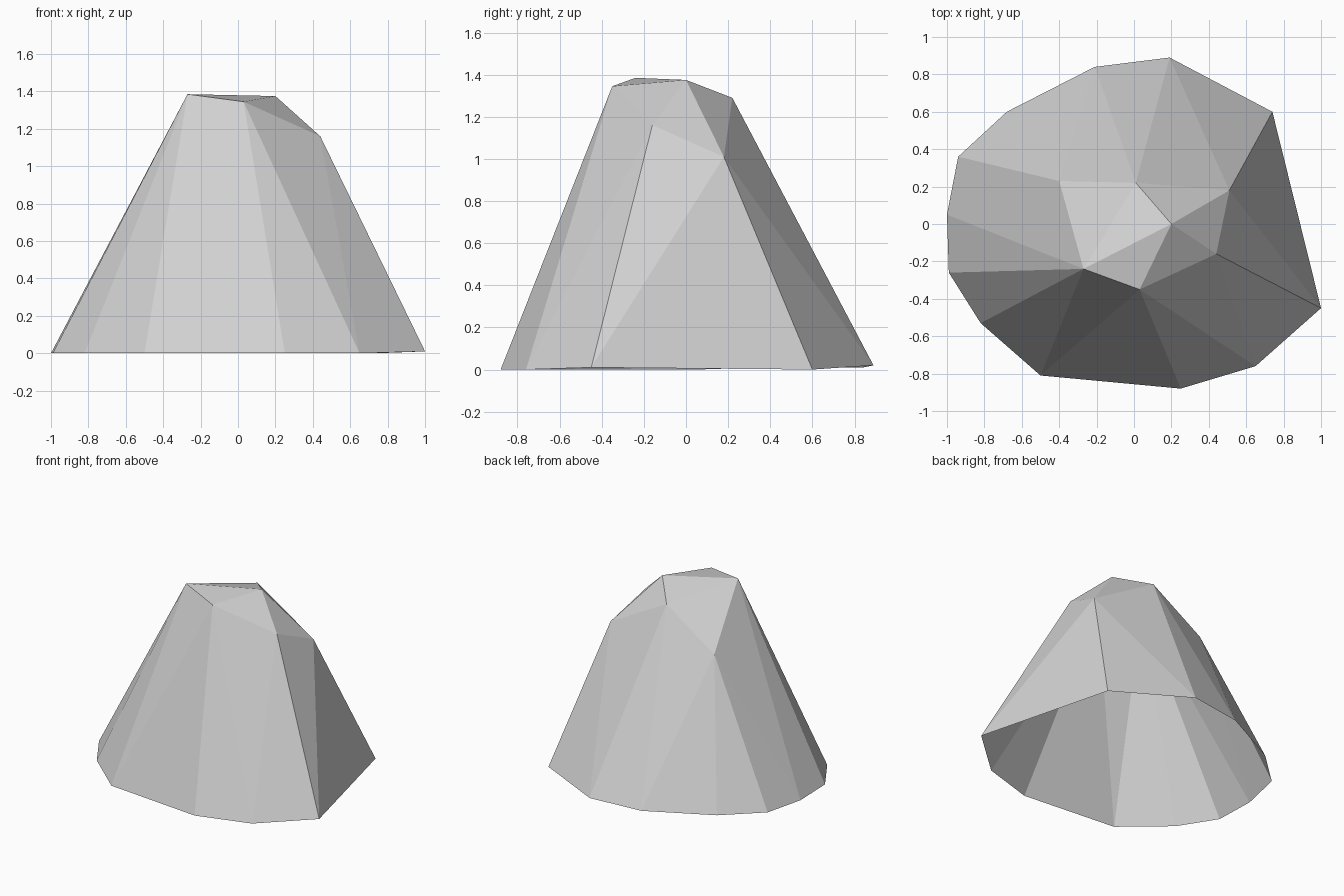
import bpy
import bmesh

if "Cube" in bpy.data.objects:
    bpy.data.objects.remove(bpy.data.objects["Cube"])

# Single flat stone colour
stone = bpy.data.materials.new("stone_grey")
stone.diffuse_color = (0.64, 0.64, 0.64, 1.0)
stone.use_nodes = True
stone.node_tree.nodes["Principled BSDF"].inputs["Base Color"].default_value = stone.diffuse_color

# Irregular foot outline, counter-clockwise from the right corner
FOOT = [(1.0, -0.45, 0.01), (0.74, 0.60, 0.0), (0.19, 0.89, 0.02),
        (-0.21, 0.84, 0.01), (-0.68, 0.60, 0.01), (-0.94, 0.36, 0.01),
        (-1.0, 0.05, 0.0), (-0.99, -0.26, 0.0), (-0.82, -0.53, 0.0),
        (-0.50, -0.81, 0.0), (0.25, -0.88, 0.0), (0.65, -0.76, 0.0)]

# Shoulder corners, each with the number of foot edges fanned out below it
SHOULDER = [((0.51, 0.18, 1.01), 2), ((0.01, 0.22, 1.29), 1),
            ((-0.40, 0.23, 1.02), 3), ((-0.27, -0.24, 1.385), 3),
            ((0.03, -0.35, 1.345), 2), ((0.44, -0.16, 1.16), 1)]
PEAK = (0.20, 0.0, 1.375)

bm = bmesh.new()
foot = [bm.verts.new(p) for p in FOOT]
shoulder = [bm.verts.new(p) for p, _ in SHOULDER]
peak = bm.verts.new(PEAK)

# Steep sides: a fan below each shoulder corner, then a facet to the next one
i = 0
for k, (_, span) in enumerate(SHOULDER):
    for _ in range(span):
        bm.faces.new((foot[i], foot[(i + 1) % len(foot)], shoulder[k]))
        i = (i + 1) % len(foot)
    bm.faces.new((shoulder[k], foot[i], shoulder[(k + 1) % len(shoulder)]))

# Cap: the low back corner slopes up, the other corners fan around the peak
bm.faces.new((shoulder[1], shoulder[2], shoulder[3]))
rim = [v for k, v in enumerate(shoulder) if k != 2]
for k, v in enumerate(rim):
    bm.faces.new((v, rim[(k + 1) % len(rim)], peak))

# Hollow rock shell, open underneath
mesh = bpy.data.meshes.new("rock")
bm.to_mesh(mesh)
bm.free()
mesh.materials.append(stone)
bpy.context.collection.objects.link(bpy.data.objects.new("rock", mesh))
